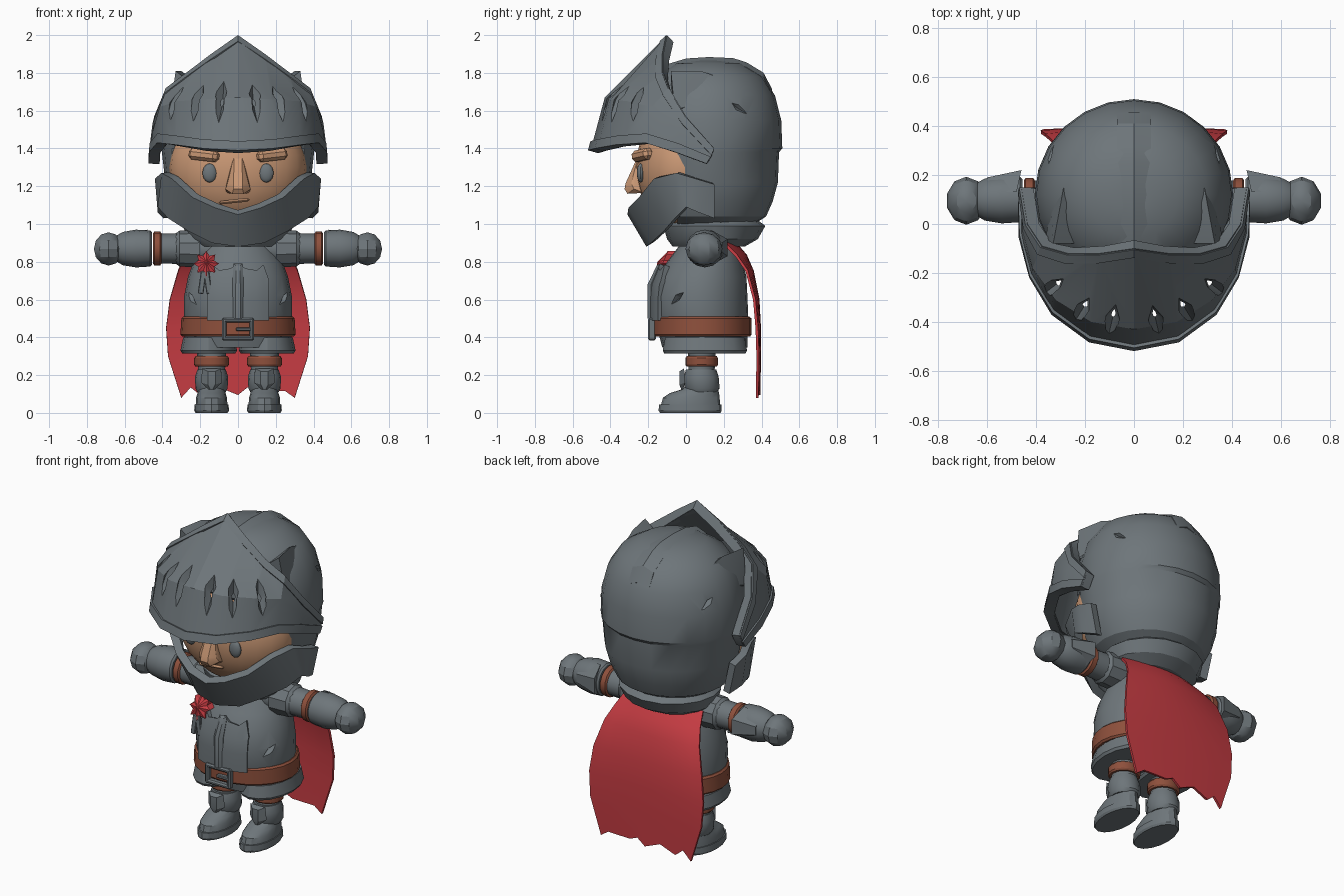
import bpy, bmesh, math
from math import sin, cos, pi, radians
from mathutils import Vector, Matrix

cube = bpy.data.objects.get("Cube")
if cube:
    bpy.data.objects.remove(cube)


def material(name, rgb):
    m = bpy.data.materials.new(name)
    m.use_nodes = True
    m.diffuse_color = (*rgb, 1)
    m.node_tree.nodes["Principled BSDF"].inputs["Base Color"].default_value = (*rgb, 1)
    return m


STEEL = material("steel grey", (0.155, 0.18, 0.195))
LEATHER = material("leather brown", (0.27, 0.08, 0.045))
SKIN = material("skin", (0.6, 0.32, 0.18))
RED = material("cloth red", (0.56, 0.045, 0.055))
parts = []


def add(name, bm, mat, fix=True):
    if fix:
        bmesh.ops.recalc_face_normals(bm, faces=bm.faces[:])
    me = bpy.data.meshes.new(name)
    bm.to_mesh(me)
    bm.free()
    me.materials.append(mat)
    ob = bpy.data.objects.new(name, me)
    bpy.context.collection.objects.link(ob)
    parts.append(ob)
    return ob


def apply(ob, kind, **props):
    mod = ob.modifiers.new(kind, kind)
    for k, v in props.items():
        setattr(mod, k, v)
    bpy.context.view_layer.objects.active = ob
    bpy.ops.object.modifier_apply(modifier=mod.name)


def rings(name, rows, mat, segs=20, place=None, floor=None):
    """Closed loft of elliptical rings (height, rx, ry, centre y)."""
    bm = bmesh.new()
    loops = []
    for z, rx, ry, yc in rows:
        loop = []
        for i in range(segs):
            a = 2 * pi * i / segs
            p = Vector((rx * cos(a), yc + ry * sin(a), z))
            if floor:
                p.y = max(p.y, floor(z))
            loop.append(bm.verts.new(place(p) if place else p))
        loops.append(loop)
    for lo, hi in zip(loops, loops[1:]):
        for i in range(segs):
            j = (i + 1) % segs
            bm.faces.new((lo[i], lo[j], hi[j], hi[i]))
    bm.faces.new(loops[0])
    bm.faces.new(loops[-1])
    return add(name, bm, mat)


def sheet(name, cols, mat, thick):
    """Plate from columns of points running left to right, bottom to top."""
    bm = bmesh.new()
    grid = [[bm.verts.new(p) for p in c] for c in cols]
    for a, b in zip(grid, grid[1:]):
        for k in range(len(a) - 1):
            bm.faces.new((a[k], b[k], b[k + 1], a[k + 1]))
    ob = add(name, bm, mat, False)
    apply(ob, "SOLIDIFY", thickness=thick, offset=-1)
    return ob


def both(half):
    return [[(-x, y, z) for x, y, z in c] for c in half[:0:-1]] + half


def hull(name, pts, mat):
    bm = bmesh.new()
    for p in pts:
        bm.verts.new(p)
    res = bmesh.ops.convex_hull(bm, input=bm.verts[:])
    inner = [v for v in res["geom_interior"] if isinstance(v, bmesh.types.BMVert)]
    bmesh.ops.delete(bm, geom=inner, context="VERTS")
    return add(name, bm, mat)


def ball(name, loc, size, mat, segs=16):
    bm = bmesh.new()
    m = Matrix.Translation(loc) @ Matrix.Diagonal((*size, 1))
    bmesh.ops.create_uvsphere(bm, u_segments=segs, v_segments=segs * 2 // 3, radius=1, matrix=m)
    return add(name, bm, mat)


def box(name, loc, size, mat, rot=None, bevel=0.008):
    bm = bmesh.new()
    m = Matrix.Translation(loc) @ (rot or Matrix()) @ Matrix.Diagonal((*size, 1))
    bmesh.ops.create_cube(bm, size=1, matrix=m)
    bmesh.ops.bevel(bm, geom=bm.edges[:], offset=bevel, segments=1, affect="EDGES")
    return add(name, bm, mat)


def carve(ob, loc, size, rot):
    """Cut a diamond-shaped dent."""
    m = Matrix.Translation(loc) @ rot @ Matrix.Diagonal((*size, 1))
    pts = [m @ Vector([s if k == i else 0 for k in range(3)]) for i in range(3) for s in (1, -1)]
    cutter = hull("dent_cutter", pts, STEEL)
    cutter.hide_render = True
    apply(ob, "BOOLEAN", operation="DIFFERENCE", solver="EXACT", object=cutter)
    parts.remove(cutter)
    bpy.data.objects.remove(cutter)


def rot(angle, axis):
    return Matrix.Rotation(radians(angle), 4, axis)


# Helmet dome, open in front of the face, with a small ledge at the back
DOME = [(1.0, .62, .62), (1.04, .78, .78), (1.12, .88, .87), (1.22, .95, .94), (1.38, .995, .955), (1.40, 1, 1),
        (1.55, .985, .985), (1.68, .9, .9), (1.78, .74, .74), (1.85, .45, .45), (1.865, .15, .15)]
dome = rings("helmet_dome", [(z, .405 * fx, .39 * fy, .12) for z, fx, fy in DOME], STEEL, 24,
             floor=lambda z: -.045 if z < 1.45 else -.2)
for s in (1, -1):
    carve(dome, (s * .36, .28, 1.62), (.04, .09, .03), rot(s * 25, "Z") @ rot(-35, "X"))

# Crest ridge over the dome
crest = []
for x, lift in ((-.07, -.01), (0, .016), (.07, -.01)):
    crest.append([(x, y, z + lift) for y, z in ((-.1, 1.83), (.0, 1.86), (.12, 1.868), (.25, 1.862), (.32, 1.84),
                                               (.41, 1.785), (.455, 1.7))])
sheet("helmet_crest", crest, STEEL, .03)

# Long raised side fins
for s, side in ((1, "left"), (-1, "right")):
    hull(side + "_helmet_fin", [(s * x, y, z) for x, y, z in (
        (.33, -.08, 1.81), (.3, .08, 1.81), (.27, .25, 1.75), (.24, -.08, 1.74), (.36, -.06, 1.6),
        (.34, .1, 1.66), (.22, .1, 1.75), (.25, .36, 1.64))], STEEL)

# Visor with raised rims and slits
half = [[(0, -.505, 1.39), (0, -.43, 1.67), (0, -.1, 2.0)],
        [(.18, -.47, 1.40), (.175, -.40, 1.66), (.14, -.12, 1.9)],
        [(.33, -.36, 1.42), (.32, -.31, 1.65), (.27, -.12, 1.8)],
        [(.42, -.21, 1.43), (.415, -.18, 1.62), (.375, -.09, 1.72)],
        [(.462, -.05, 1.38), (.455, -.03, 1.48), (.435, .0, 1.57)],
        [(.465, .11, 1.32), (.465, .135, 1.36), (.46, .15, 1.40)]]
visor = sheet("visor", both(half), STEEL, .05)
for x, y, z in ((.09, -.395, 1.67), (.215, -.355, 1.655), (.335, -.26, 1.64)):
    for s in (1, -1):
        turn = rot(s * math.degrees(math.atan2(x, -y)), "Z")
        carve(visor, (s * x, y, z), (.034, .05, .21 - .2 * x), turn @ rot(-27, "X"))


def rim(name, start, end, amount):
    cols = []
    for c in half:
        a, b = Vector(c[start]), Vector(c[end])
        step = (b - a).normalized() * min(amount, (b - a).length * .9)
        cols.append([Vector((p.x * 1.02, p.y * 1.02 - .004, p.z)) for p in (a, a + step)])
    if start:
        cols = [c[::-1] for c in cols]
    sheet(name, both(cols), STEEL, .055)


rim("visor_lower_rim", 0, 1, .05)
rim("visor_upper_rim", 2, 1, .045)

# Chin and cheek guard
guard = [[(0, -.21, .88), (0, -.31, 1.05)],
         [(.14, -.185, .90), (.12, -.305, 1.085)],
         [(.26, -.12, .96), (.24, -.25, 1.14)],
         [(.37, -.06, 1.03), (.35, -.17, 1.24)],
         [(.425, .0, 1.09), (.405, -.05, 1.27)],
         [(.425, .07, 1.06), (.44, .05, 1.24)],
         [(.395, .15, 1.03), (.435, .15, 1.21)]]
sheet("chin_guard", both(guard), STEEL, .045)

# Face
ball("face", (0, .0, 1.3), (.365, .265, .33), SKIN, 24)
hull("nose", [(s * x, y, z) for s in (1, -1) for x, y, z in (
    (.02, -.25, 1.37), (.024, -.32, 1.215), (.024, -.325, 1.185), (.055, -.29, 1.215), (.067, -.275, 1.185),
    (.03, -.31, 1.16), (.06, -.22, 1.165))], SKIN)
for s, side in ((1, "left"), (-1, "right")):
    ball(side + "_eye", (s * .15, -.24, 1.27), (.038, .02, .05), STEEL)
    box(side + "_eyebrow", (s * .18, -.23, 1.365), (.17, .06, .06), SKIN, rot(s * 27, "Z") @ rot(-s * 6, "Y"), .018)
box("mouth", (-.02, -.222, 1.12), (.16, .03, .018), SKIN, rot(-6, "Y"))

# Collar and torso
rings("collar", [(.88, .22, .19, .12), (.92, .27, .24, .14), (.99, .29, .27, .15), (1.02, .25, .23, .15)], STEEL, 16)
torso = rings("torso", [(.40, .27, .23, .09), (.5, .285, .25, .08), (.62, .285, .25, .075), (.72, .265, .235, .085),
                        (.8, .235, .2, .1), (.88, .19, .16, .12), (.93, .15, .14, .12)], STEEL, 24)
for s in (1, -1):
    carve(torso, (s * .255, -.05, .61), (.08, .04, .022), rot(s * 55, "Z") @ rot(-s * 40, "Y"))


def chest(x, z):
    return (x, .06 - .25 * math.sqrt(1 - (x / .3) ** 2) + max(0, z - .66) * .4, z)


plate = [[chest(x, z) for z in (.49, .6, .68, top)]
         for x, top in ((0, .79), (.04, .765), (.1, .755), (.135, .785), (.165, .7))]
sheet("left_breastplate", plate, STEEL, .03)
sheet("right_breastplate", [[(-x, y, z) for x, y, z in c] for c in plate[::-1]], STEEL, .03)
hull("breastplate_ridge", [(s * x, y, z) for s in (1, -1) for x, y, z in (
    (.03, -.185, .5), (.012, -.203, .5), (.03, -.185, .68), (.012, -.203, .68), (.025, -.14, .79), (.01, -.155, .78))], STEEL)

# Belt, buckle and skirt
rings("belt", [(.405, .295, .255, .085), (.415, .305, .262, .085), (.5, .3, .262, .085), (.51, .29, .25, .085)], LEATHER, 24)
for s in (1, -1):
    box("buckle_side", (s * .073, -.18, .443), (.024, .04, .12), STEEL)
    box("buckle_bar", (0, -.18, .443 + s * .048), (.16, .04, .024), STEEL)
box("buckle_tongue", (.03, -.182, .443), (.08, .03, .018), STEEL, bevel=.004)
rings("skirt_top", [(.345, .29, .225, .1), (.42, .28, .235, .09)], STEEL, 20)
for s, side in ((1, "left"), (-1, "right")):
    rings(side + "_skirt_plate", [(.315, .14, .215, .1), (.33, .15, .223, .1), (.40, .135, .21, .1)], STEEL, 16,
          place=lambda p: p + Vector((s * .155, 0, 0)))

# Rosette leaning with the chest, and its ribbon tail
bm = bmesh.new()
loop, back = [], []
for i in range(16):
    r, a = (.045 if i % 2 else .068), i * pi / 8
    x, z = -.168 + r * sin(a), .79 + r * cos(a)
    y = -.125 + (z - .79) * .45
    loop.append(bm.verts.new((x, y, z)))
    back.append(bm.verts.new((x, y + .05, z)))
tip = bm.verts.new((-.168, -.152, .8))
for i in range(16):
    j = (i + 1) % 16
    bm.faces.new((loop[i], loop[j], tip))
    bm.faces.new((loop[i], back[i], back[j], loop[j]))
bm.faces.new(back)
add("rosette", bm, RED)
for k in (-1, 1):
    box("ribbon_tail", (-.175 + k * .015, -.142, .69), (.03, .02, .12), STEEL, rot(-k * 8, "Y"), .004)

# Arms
for s, side in ((1, "left"), (-1, "right")):
    def along(p, s=s):
        return Vector((s * p.z, p.y + .1, p.x + .87))

    def limb(name, rows, mat, segs=14):
        rings(side + name, [(x, r, r, 0) for x, r in rows], mat, segs, along)

    limb("_upper_arm", [(.14, .09), (.3, .082), (.43, .078)], STEEL)
    limb("_shoulder_plate", [(.2, .1), (.31, .095), (.33, .08)], STEEL, 10)
    limb("_arm_strap", [(.405, .08), (.412, .09), (.443, .09), (.45, .08)], LEATHER)
    limb("_forearm", [(.455, .085), (.465, .095), (.54, .1), (.61, .088), (.64, .07)], STEEL)
    ball(side + "_hand", (s * .685, .095, .868), (.082, .098, .088), STEEL, 10)
    hull(side + "_elbow_plate", [(s * x, y, z) for x, y, z in (
        (.46, .22, .92), (.46, .22, .83), (.6, .19, .9), (.6, .19, .85), (.48, .13, .97), (.48, .13, .78), (.59, .13, .95))], STEEL)

# Legs and boots
for s, side in ((1, "left"), (-1, "right")):
    def stand(p, s=s):
        return p + Vector((s * .14, 0, 0))

    def leg(name, rows, mat):
        rings(side + name, rows, mat, 16, stand)

    leg("_thigh", [(.1, .065, .065, .08), (.38, .08, .075, .085)], STEEL)
    leg("_leg_strap", [(.245, .085, .08, .083), (.255, .092, .086, .083), (.29, .092, .086, .083), (.3, .085, .08, .083)], LEATHER)
    leg("_shin_guard", [(.11, .075, .08, .085), (.13, .085, .093, .085), (.19, .088, .093, .08), (.23, .075, .08, .08)], STEEL)
    leg("_sole", [(0, .085, .16, .022), (.012, .092, .167, .022), (.045, .09, .165, .022)], STEEL)
    leg("_boot", [(.04, .084, .157, .024), (.08, .082, .15, .028), (.105, .074, .13, .045), (.125, .068, .095, .075),
                  (.15, .065, .08, .085)], STEEL)
    hull(side + "_knee_plate", [(s * .14 + x, y, z) for k in (-1, 1) for x, y, z in (
        (k * .05, -.01, .235), (k * .055, -.005, .16), (k * .02, -.035, .22), (k * .02, -.035, .15), (0, -.02, .11))], STEEL)

# Cape with a ragged hem
cape = []
for i in range(13):
    u = i / 6 - 1
    hem = .08 if abs(u) == 1 else .115 + .02 * (i % 3 == 1) - .02 * (i % 4 == 2)
    col = []
    for z, w, y, bend in ((hem, .3, .38, .01), (.3, .37, .383, .01), (.45, .38, .383, .015), (.6, .36, .375, .02),
                          (.75, .315, .345, .03), (.83, .28, .31, .05), (.9, .25, .25, .06)):
        col.append((u * w, y - bend * u * u, z))
    cape.append(col)
sheet("cape", cape, RED, .014)

# Smooth shading with crisp edges
bpy.ops.object.select_all(action="DESELECT")
for ob in parts:
    ob.select_set(True)
bpy.context.view_layer.objects.active = parts[0]
bpy.ops.object.shade_smooth_by_angle(angle=radians(30))
